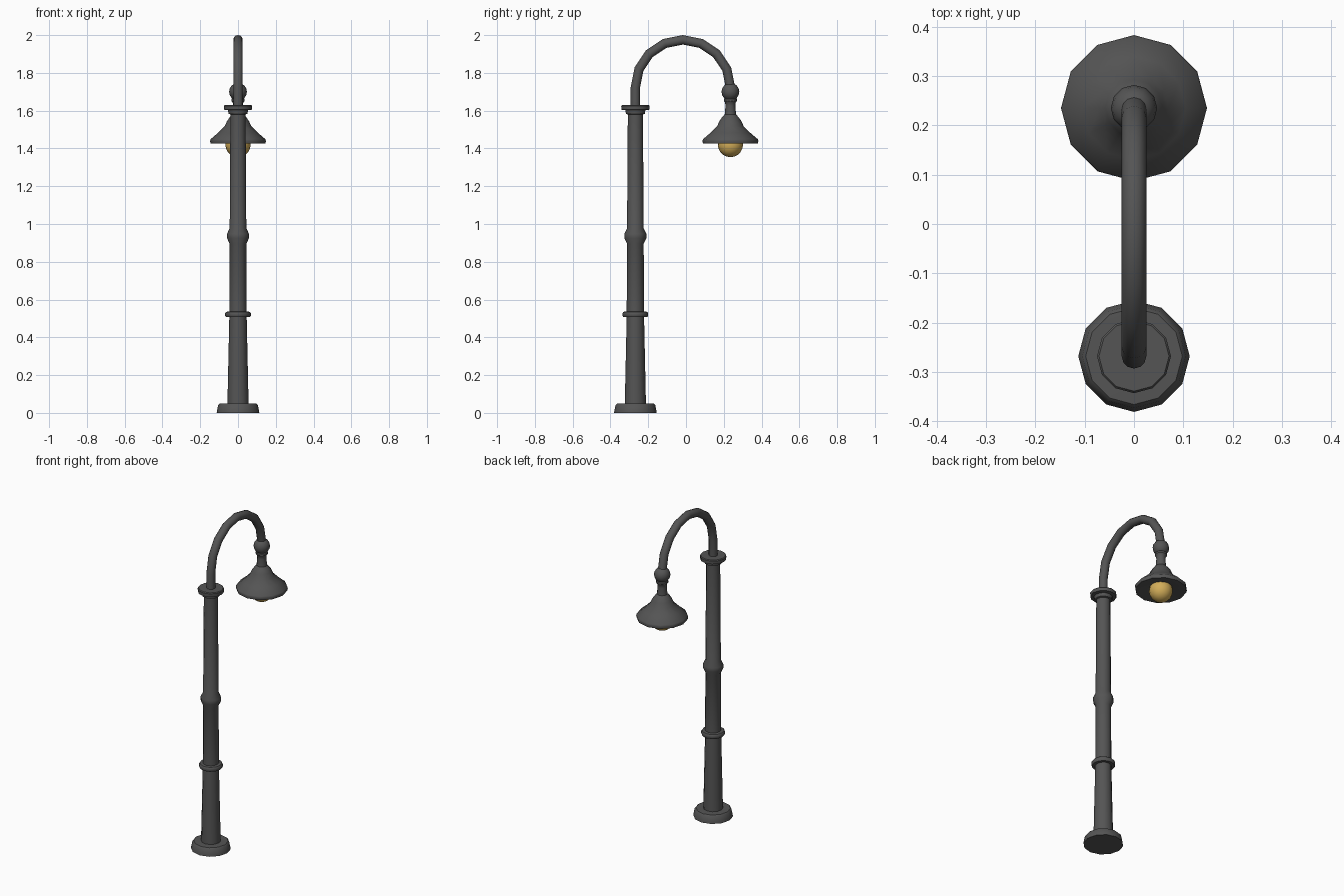
import bpy, bmesh, math
from mathutils import Vector

if "Cube" in bpy.data.objects:
    bpy.data.objects.remove(bpy.data.objects["Cube"])

SIDES = 12
POLE_Y, LAMP_Y = -0.268, 0.235


def finish(name, bm, angle=35):
    bmesh.ops.recalc_face_normals(bm, faces=bm.faces)
    mesh = bpy.data.meshes.new(name)
    bm.to_mesh(mesh)
    bm.free()
    ob = bpy.data.objects.new(name, mesh)
    bpy.context.collection.objects.link(ob)
    bpy.ops.object.select_all(action='DESELECT')
    ob.select_set(True)
    bpy.context.view_layer.objects.active = ob
    bpy.ops.object.shade_smooth_by_angle(angle=math.radians(angle))
    return ob


def skin(bm, rings):
    # join successive rings with quads and cap both ends
    for a, b in zip(rings, rings[1:]):
        for i in range(SIDES):
            j = (i + 1) % SIDES
            bm.faces.new((a[i], a[j], b[j], b[i]))
    bm.faces.new(rings[0])
    bm.faces.new(rings[-1])


def lathe(name, y, profile):
    bm = bmesh.new()
    rings = [[bm.verts.new((r * math.cos(2 * math.pi * i / SIDES),
                            y + r * math.sin(2 * math.pi * i / SIDES), z))
              for i in range(SIDES)] for r, z in profile]
    skin(bm, rings)
    return finish(name, bm)


def ball(name, y, z, r, segs, rings):
    bm = bmesh.new()
    bmesh.ops.create_uvsphere(bm, u_segments=segs, v_segments=rings, radius=r)
    bmesh.ops.translate(bm, verts=bm.verts, vec=(0, y, z))
    return finish(name, bm, 60)


# base plate
lathe("base", POLE_Y, [(0.113, 0), (0.111, 0.012), (0.105, 0.042),
                       (0.098, 0.049), (0.05, 0.05)])

# tapered post with collar, swelling and cap
lathe("post", POLE_Y, [
    (0.056, 0.045), (0.046, 0.508), (0.064, 0.508), (0.068, 0.515),
    (0.068, 0.528), (0.063, 0.535), (0.046, 0.537), (0.044, 0.895),
    (0.058, 0.925), (0.058, 0.948), (0.044, 0.978), (0.040, 1.58),
    (0.050, 1.583), (0.053, 1.603), (0.074, 1.605), (0.075, 1.625),
    (0.071, 1.63), (0.02, 1.63)])

# curved arm
R, MID_Y, ARC_Z, TUBE = 0.2515, (POLE_Y + LAMP_Y) / 2, 1.7235, 0.025
bm = bmesh.new()
path = [(math.pi, -0.11)] + [(math.pi * (1 - k / 8), 0) for k in range(9)]
rings = []
for ang, dz in path:
    out = Vector((0, math.cos(ang), math.sin(ang)))
    centre = Vector((0, MID_Y, ARC_Z + dz)) + out * R
    rings.append([bm.verts.new(
        centre + out * (TUBE * math.cos(2 * math.pi * i / SIDES))
        + Vector((TUBE * math.sin(2 * math.pi * i / SIDES), 0, 0)))
        for i in range(SIDES)])
skin(bm, rings)
finish("arm", bm)

# knuckle at the end of the arm
ball("knuckle", LAMP_Y, 1.70, 0.047, 12, 8)

# neck and flared shade with a shallow hollow underneath
lathe("shade", LAMP_Y, [
    (0.028, 1.668), (0.035, 1.662), (0.035, 1.652), (0.028, 1.643),
    (0.026, 1.625), (0.030, 1.58), (0.044, 1.565), (0.058, 1.545),
    (0.070, 1.518), (0.105, 1.483), (0.145, 1.449), (0.148, 1.44),
    (0.145, 1.426), (0.138, 1.425), (0.06, 1.447)])

# light bulb
bulb = ball("bulb", LAMP_Y, 1.421, 0.067, 16, 10)
mat = bpy.data.materials.new("warm_glass")
mat.diffuse_color = (0.65, 0.42, 0.10, 1)
mat.use_nodes = True
mat.node_tree.nodes["Principled BSDF"].inputs["Base Color"].default_value = mat.diffuse_color
bulb.data.materials.append(mat)

# dark iron for everything else
iron = bpy.data.materials.new("dark_iron")
iron.diffuse_color = (0.09, 0.09, 0.09, 1)
iron.use_nodes = True
iron.node_tree.nodes["Principled BSDF"].inputs["Base Color"].default_value = iron.diffuse_color
for ob in bpy.data.objects:
    if ob.type == 'MESH' and ob is not bulb and not ob.data.materials:
        ob.data.materials.append(iron)
